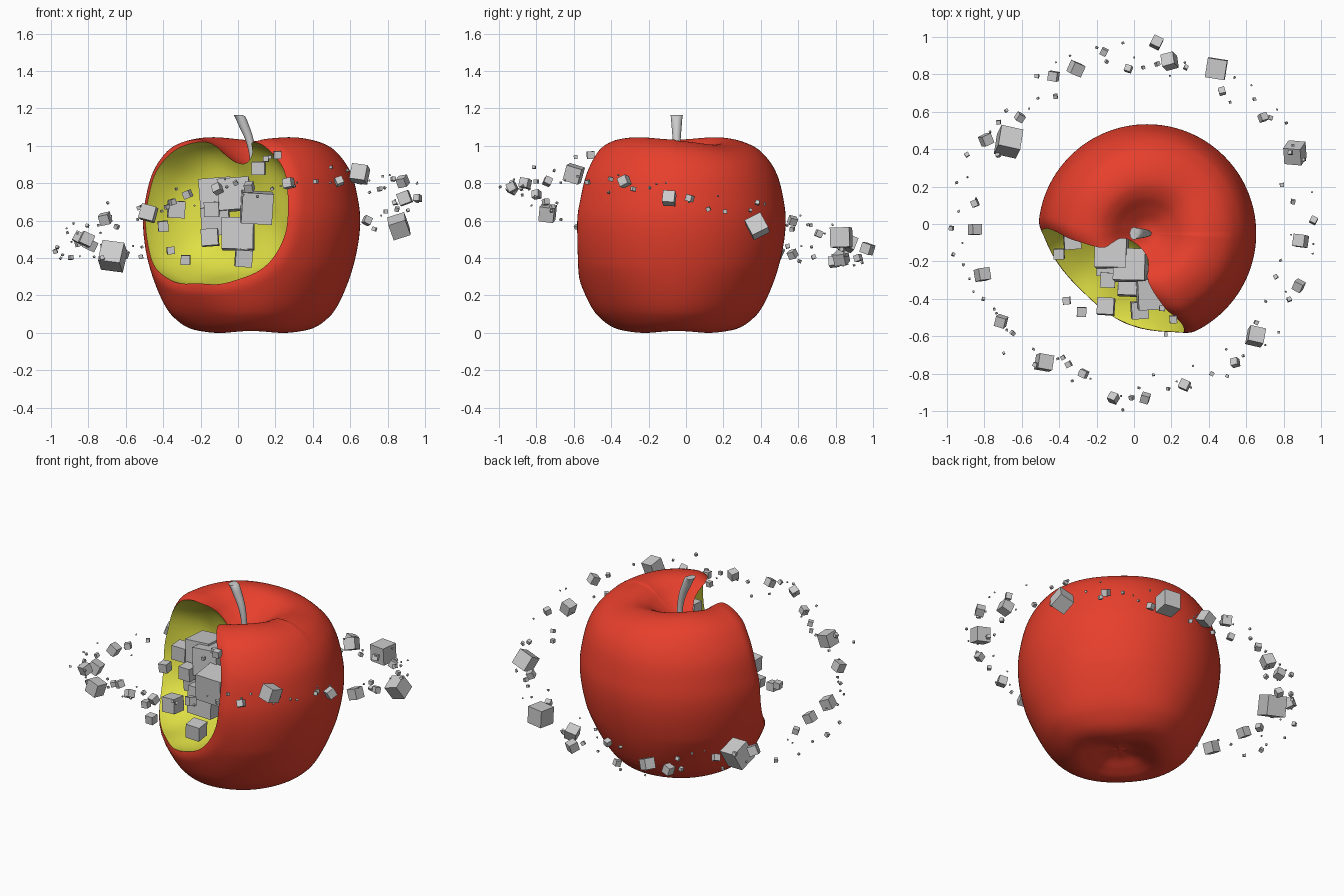
import bpy, bmesh, math, random
from mathutils import Matrix, Vector, Euler

if "Cube" in bpy.data.objects:
    bpy.data.objects.remove(bpy.data.objects["Cube"])
random.seed(4)
CX, CY = 0.07, -0.05
# Bite volume: a boxy ball turned so its second axis points into the apple
BITE, BITE_R, POW = Vector((-0.20, -0.425, 0.67)), (0.48, 0.43, 0.41), 2.5
TURN = Matrix.Rotation(math.radians(-40.5), 3, 'Z')


def material(name, rgb):
    m = bpy.data.materials.new(name)
    m.diffuse_color = (*rgb, 1)
    m.use_nodes = True
    m.node_tree.nodes["Principled BSDF"].inputs["Base Color"].default_value = m.diffuse_color
    return m


def make(name, bm, mats=()):
    me = bpy.data.meshes.new(name)
    bm.to_mesh(me)
    bm.free()
    ob = bpy.data.objects.new(name, me)
    bpy.context.collection.objects.link(ob)
    for m in mats:
        me.materials.append(m)
    return ob


def smooth(ob, degrees):
    bpy.ops.object.select_all(action='DESELECT')
    bpy.context.view_layer.objects.active = ob
    ob.select_set(True)
    bpy.ops.object.shade_smooth_by_angle(angle=math.radians(degrees))


def smooth_profile(pts, n):
    # Catmull-Rom through the profile points
    p = [(-pts[1][0], pts[1][1])] + pts + [(-pts[-2][0], pts[-2][1])]
    out = []
    for i in range(1, len(p) - 2):
        a, b, c, d = (Vector(q) for q in p[i - 1:i + 3])
        for k in range(n):
            t = k / n
            out.append(0.5 * (2 * b + (c - a) * t + (2 * a - 5 * b + 4 * c - d) * t * t
                              + (3 * b - a - 3 * c + d) * t ** 3))
    return out + [Vector(pts[-1])]


def clamp(v):
    return min(max(v, 0), 1)


def bump(a, centre, width):
    return math.exp(-((a - math.radians(centre)) / width) ** 2)


def bite_level(q):
    # 1 on the surface of the bite volume, less inside
    return sum(abs(c / r) ** POW for c, r in zip(q, BITE_R)) ** (1 / POW)


def body_point(r, a, z):
    # uneven apple: flattened towards the bite, a valley at the back right, skin rolled in at the rim
    r *= 1.01 - 0.05 * bump(a, 225, 0.5)
    r *= 1 - 0.05 * math.sin(2 * a) ** 2 * clamp((0.35 - z) / 0.3)
    top = clamp((z - 0.9) / 0.14)
    lobe = 0.5 + 0.5 * math.cos(4 * a)
    z -= (0.012 * lobe + 0.04 * bump(a, 45, 0.55)) * top
    z += 0.01 * lobe * clamp((0.1 - z) / 0.1)
    p = Vector((CX + r * math.cos(a), CY + r * math.sin(a), z))
    gap = (bite_level(TURN.transposed() @ (p - BITE)) - 1) * 0.44
    return p + (Vector((CX, CY, 0.6)) - p).normalized() * 0.03 * clamp(1 - gap / 0.055) ** 2


red = material("skin_red", (0.8, 0.05, 0.025))
yellow = material("flesh_yellow", (0.75, 0.75, 0.06))

# Apple body: lathe
profile = [(0, .90), (.06, .91), (.13, .96), (.20, 1.018), (.27, 1.045), (.36, 1.032), (.45, .975),
           (.53, .85), (.568, .70), (.577, .58), (.56, .44), (.52, .29), (.46, .15), (.40, .07),
           (.33, .018), (.25, .0), (.17, .02), (.09, .05), (0, .06)]
rows = smooth_profile(profile, 7)
SEG = 180
bm = bmesh.new()
rings = [[bm.verts.new(body_point(r, 2 * math.pi * i / SEG, z)) for i in range(SEG)]
         for r, z in rows[1:-1]]
for lo, hi in zip(rings, rings[1:]):
    for i in range(SEG):
        j = (i + 1) % SEG
        bm.faces.new((lo[i], hi[i], hi[j], lo[j]))
for ring, z in ((rings[0], rows[0][1]), (rings[-1], rows[-1][1])):
    tip = bm.verts.new((CX, CY, z))
    for i in range(SEG):
        bm.faces.new((ring[i], ring[(i + 1) % SEG], tip))
bmesh.ops.recalc_face_normals(bm, faces=bm.faces)
apple = make("apple_body", bm, (red, yellow))

# Bite: slightly wavy volume cut out of the body
bm = bmesh.new()
bmesh.ops.create_icosphere(bm, subdivisions=6, radius=1)
for v in bm.verts:
    n = v.co.normalized()
    wave = 1 + 0.01 * math.sin(9 * n.x + 2) * math.sin(8 * n.z) + 0.008 * math.sin(11 * n.y)
    v.co = BITE + TURN @ (n * (wave / bite_level(n)))
for f in bm.faces:
    f.material_index = 1
cutter = make("bite_cutter", bm, (red, yellow))
cutter.hide_render = True
mod = apple.modifiers.new("bite", 'BOOLEAN')
mod.operation, mod.solver, mod.object = 'DIFFERENCE', 'EXACT', cutter
bpy.context.view_layer.objects.active = apple
bpy.ops.object.modifier_apply(modifier=mod.name)
bpy.data.objects.remove(cutter)
smooth(apple, 35)

# Stem: bent tube that widens to a flat top
path = smooth_profile([(.078, .87), (.077, .95), (.062, 1.03), (.035, 1.10), (0, 1.165)], 3)[3:]
path.insert(0, Vector((.078, .87)))
bm = bmesh.new()
rings = []
for k, p in enumerate(path):
    q0, q1 = path[max(k - 1, 0)], path[min(k + 1, len(path) - 1)]
    side = Vector((q1.y - q0.y, q0.x - q1.x)).normalized()
    f = k / (len(path) - 1)
    r = 0.016 + 0.017 * f ** 1.3
    tilt = side.y * (1 - f ** 3)
    rings.append([bm.verts.new((p.x + side.x * r * math.cos(a), CY + r * math.sin(a),
                                p.y + tilt * r * math.cos(a)))
                  for a in (2 * math.pi * i / 20 for i in range(20))])
for lo, hi in zip(rings, rings[1:]):
    for i in range(20):
        j = (i + 1) % 20
        bm.faces.new((lo[i], lo[j], hi[j], hi[i]))
bm.faces.new(rings[0])
bm.faces.new(rings[-1])
bmesh.ops.recalc_face_normals(bm, faces=bm.faces)
smooth(make("stem", bm), 40)


def cubes(name, items, turn):
    bm = bmesh.new()
    for x, y, z, s in items:
        rot = Euler([random.uniform(-turn, turn) for _ in range(3)]).to_matrix().to_4x4()
        bmesh.ops.create_cube(bm, size=s, matrix=Matrix.Translation((x, y, z)) @ rot)
    return make(name, bm)


# Cubes spilling out of the bite
cubes("bite_cubes", [
    (-.12, -.15, .74, .17), (-.02, -.22, .74, .17), (.10, -.37, .67, .165), (0, -.30, .53, .17),
    (-.15, -.44, .51, .09), (.03, -.46, .40, .09), (-.12, -.20, .60, .15), (-.33, -.09, .66, .09),
    (-.40, -.16, .57, .055), (.11, -.23, .88, .07), (-.36, -.41, .44, .04), (-.28, -.47, .39, .05),
    (.21, -.51, .95, .04), (.17, -.59, .94, .02), (-.14, -.30, .66, .08), (.15, -.45, .93, .03)], 0.1)

# Tilted ring of floating cubes
cubes("ring_cubes", [
    (-.67, .44, .41, .12), (.44, .83, .51, .105), (.86, .38, .57, .095), (.65, -.60, .85, .085),
    (-.48, -.74, .64, .08), (-.31, .83, .40, .065), (.19, .87, .48, .07), (-.43, .79, .38, .05),
    (.12, .97, .45, .055), (-.79, .45, .47, .055), (-.61, .57, .42, .04), (.69, .57, .60, .04),
    (-.81, -.27, .50, .065), (-.71, -.52, .61, .055), (.89, -.09, .72, .065), (.88, -.33, .81, .05),
    (.54, -.74, .81, .04), (.27, -.86, .80, .05), (.06, -.93, .78, .045), (-.11, -.93, .77, .045),
    (-.27, -.80, .74, .04), (-.35, -.75, .70, .03), (.47, .71, .53, .035), (-.85, -.03, .51, .055),
    (.96, .02, .72, .035), (-.85, .11, .48, .035), (-.16, .92, .40, .035), (-.03, .83, .46, .035)], 0.5)

# Fine debris following the same ring, reaching y = -1 and 1
debris = [(-.06, -.993, .78, .012), (.13, .993, .46, .012)]
for i in range(85):
    a = 2 * math.pi * (i + random.random()) / 85
    r = random.uniform(0.8, 0.985)
    x, y = r * math.cos(a), r * math.sin(a)
    debris.append((x, y, .61 + .14 * x - .18 * y + random.uniform(-.06, .06),
                   random.choice((.008, .01, .012, .016, .022))))
cubes("ring_debris", debris, 0.6)
